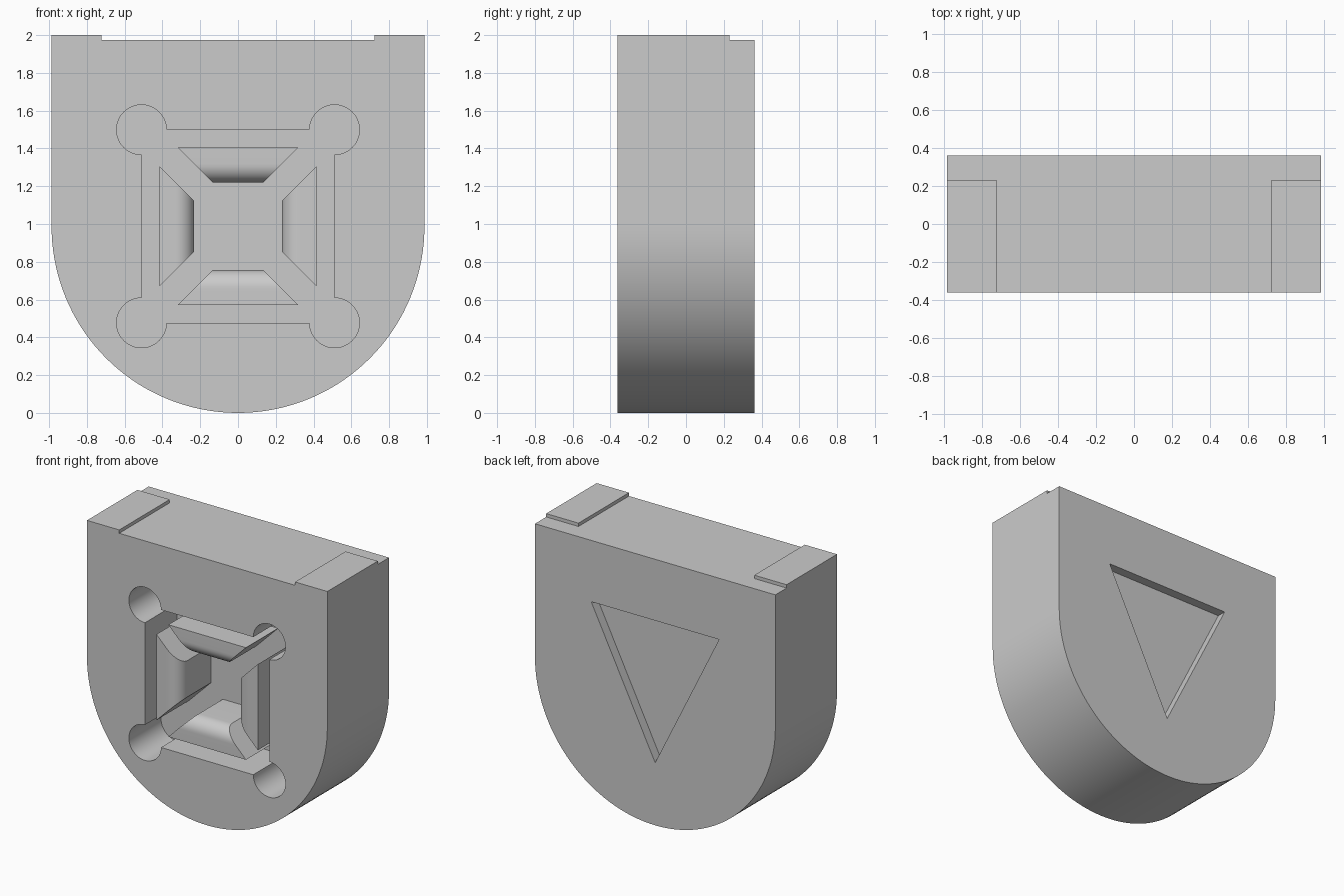
import bpy, bmesh, math
from mathutils import Matrix, Vector

if "Cube" in bpy.data.objects:
    bpy.data.objects.remove(bpy.data.objects["Cube"], do_unlink=True)

grey = bpy.data.materials.new("plain_grey")
grey.use_nodes = True
grey.diffuse_color = (0.6, 0.6, 0.6, 1)
grey.node_tree.nodes["Principled BSDF"].inputs["Base Color"].default_value = (0.6, 0.6, 0.6, 1)

R = 0.987            # half width and radius of the rounded bottom
FRONT, BACK = -0.362, 0.362
FLOOR = 0.015        # depth position of the pocket floor
MID = 0.988          # height of the pocket centre


def finish(name, bm):
    bmesh.ops.recalc_face_normals(bm, faces=bm.faces)
    mesh = bpy.data.meshes.new(name)
    bm.to_mesh(mesh)
    bm.free()
    mesh.materials.append(grey)
    ob = bpy.data.objects.new(name, mesh)
    bpy.context.collection.objects.link(ob)
    return ob


def loft(name, ring_a, ring_b):
    """Closed solid between two matching rings."""
    bm = bmesh.new()
    a = [bm.verts.new(p) for p in ring_a]
    b = [bm.verts.new(p) for p in ring_b]
    bm.faces.new(a)
    bm.faces.new(b)
    for i in range(len(a)):
        j = (i + 1) % len(a)
        bm.faces.new((a[i], a[j], b[j], b[i]))
    return finish(name, bm)


def prism_y(name, pts, lo, hi):
    return loft(name, [(x, lo, z) for x, z in pts], [(x, hi, z) for x, z in pts])


def arc(cx, cz, r, start, end, steps):
    angles = [math.radians(start + (end - start) * i / steps) for i in range(steps + 1)]
    return [(cx + r * math.cos(a), cz + r * math.sin(a)) for a in angles]


def select(ob):
    bpy.ops.object.select_all(action='DESELECT')
    ob.select_set(True)
    bpy.context.view_layer.objects.active = ob


def cut(ob, cutter):
    mod = ob.modifiers.new("cut", 'BOOLEAN')
    mod.operation, mod.solver, mod.object = 'DIFFERENCE', 'EXACT', cutter
    select(ob)
    bpy.ops.object.modifier_apply(modifier=mod.name)
    bpy.data.objects.remove(cutter, do_unlink=True)


# Block with a rounded bottom
body = prism_y("body", [(R, 2), (-R, 2)] + arc(0, R, R, 180, 360, 72), FRONT, BACK)

# Top lowered around the two shallow pads
tee = [(-0.722, -1), (0.722, -1), (0.722, 0.23), (2, 0.23),
       (2, 1), (-2, 1), (-2, 0.23), (-0.722, 0.23)]
cut(body, loft("top_cutter", [(x, y, 1.975) for x, y in tee], [(x, y, 2.2) for x, y in tee]))

# Square front pocket with round corner reliefs
outline = []
for k in range(4):
    a = 45 + 90 * k
    cx = 0.511 * math.copysign(1, math.cos(math.radians(a)))
    cz = 0.511 * math.copysign(1, math.sin(math.radians(a)))
    outline += arc(cx, MID + cz, 0.132, a - 135, a + 135, 36)
cut(body, prism_y("pocket_cutter", outline, -1, FLOOR))

# Shallow triangular recess in the back
cut(body, prism_y("triangle_cutter", [(-0.525, 1.52), (0.525, 1.52), (0, 0.465)], BACK - 0.07, 1))

# Four mitred guides in the pocket, each with a rounded inner edge
OUTER, INNER, FILLET = 0.416, 0.232, 0.1
section = [(OUTER, FLOOR + 0.01), (OUTER, FRONT)]
section += arc(INNER + FILLET, FRONT + FILLET, FILLET, 270, 180, 10)
section += [(INNER, FLOOR + 0.01)]
parts = [body]
for k, name in enumerate(("left", "top", "right", "bottom")):
    turn = Matrix.Translation((0, 0, MID)) @ Matrix.Rotation(-math.pi / 2 * k, 4, 'Y')
    rings = [[turn @ Vector((r, y, s * (r - 0.097))) for r, y in section] for s in (-1, 1)]
    parts.append(loft(name + "_guide", *rings))

for ob in parts:
    select(ob)
    bpy.ops.object.shade_smooth_by_angle(angle=math.radians(30))
